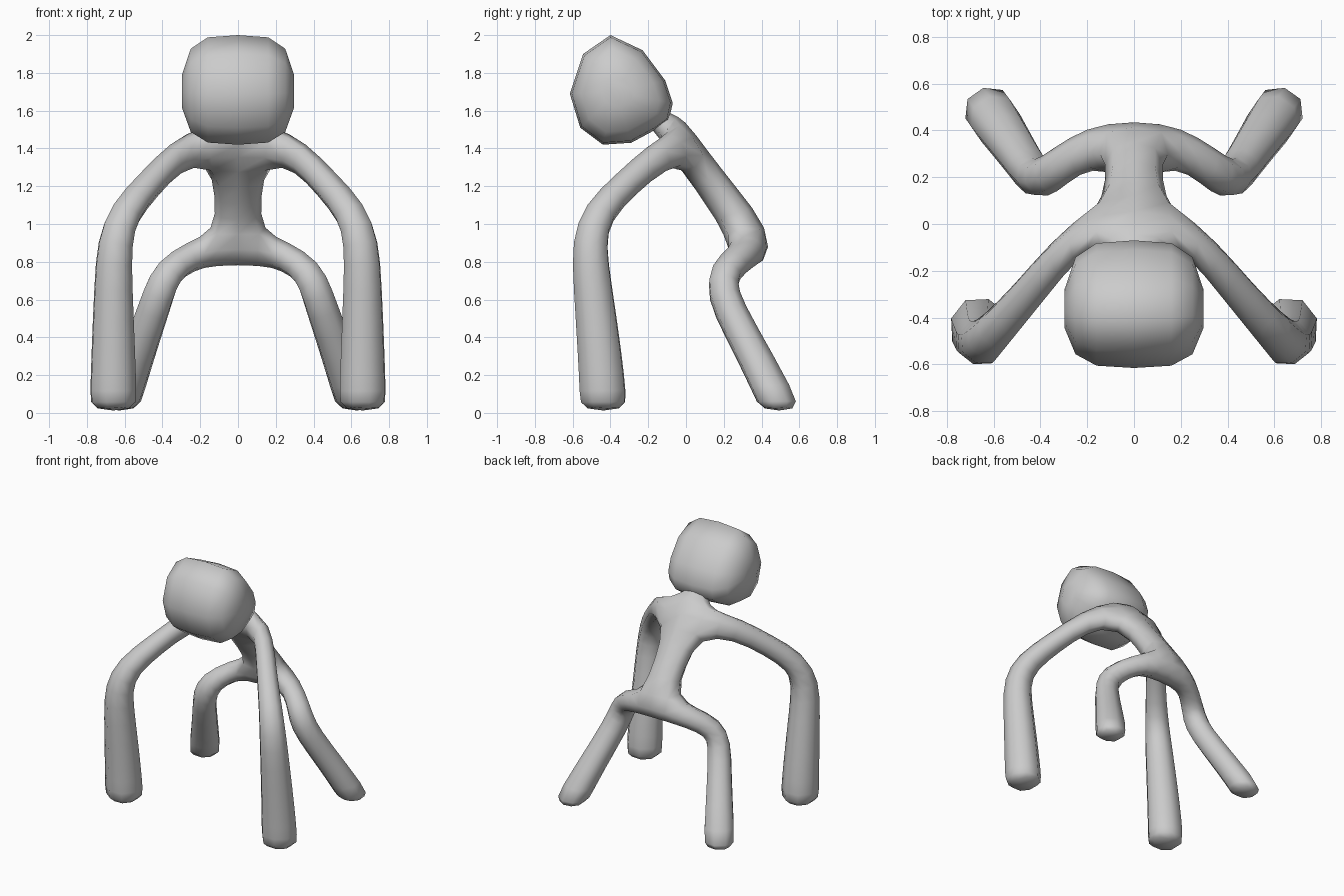
import bpy, bmesh
from mathutils import Vector

if "Cube" in bpy.data.objects:
    bpy.data.objects.remove(bpy.data.objects["Cube"])

grey = bpy.data.materials.new("light_grey")
grey.diffuse_color = (0.6, 0.6, 0.6, 1)
grey.use_nodes = True
grey.node_tree.nodes["Principled BSDF"].inputs["Base Color"].default_value = grey.diffuse_color


def finish(bm, name):
    bmesh.ops.recalc_face_normals(bm, faces=bm.faces[:])
    me = bpy.data.meshes.new(name)
    bm.to_mesh(me)
    bm.free()
    me.materials.append(grey)
    for p in me.polygons:
        p.use_smooth = True
    ob = bpy.data.objects.new(name, me)
    bpy.context.collection.objects.link(ob)
    return ob


def bridge(bm, a, b, skip=()):
    n = len(a)
    for i in range(n):
        if i not in skip:
            bm.faces.new((a[i], a[(i + 1) % n], b[(i + 1) % n], b[i]))


def limb(bm, start, up, path, side):
    """Extrude square rings along path from the open torso side face."""
    pts = [Vector(p[:3]) for p in path]
    prev, e1 = start, Vector(up)
    for i, p in enumerate(path):
        if i >= len(path) - 2:
            t = Vector((0, 0, -1))          # flat foot
        else:
            a = pts[i - 1] if i else Vector((0.15, pts[0].y, pts[0].z))
            t = (pts[i] - a).normalized() + (pts[i + 1] - pts[i]).normalized()
            t.normalize()
        e1 = (e1 - t * e1.dot(t)).normalized()
        e2 = t.cross(e1)
        ring = []
        for u, f in ((-1, 1), (-1, -1), (1, -1), (1, 1)):
            c = pts[i] + (e1 * u + e2 * f) * p[3]
            ring.append(bm.verts.new((c.x * side, c.y, c.z)))
        bridge(bm, prev, ring)
        prev = ring
    bm.faces.new(prev)


# Torso cage: half width, front (y, z), back (y, z), from hips to neck
spine = [
    (0.13, (0.25, 0.775), (0.44, 0.775)),
    (0.13, (0.20, 0.95), (0.45, 0.98)),
    (0.13, (0.10, 1.09), (0.27, 1.20)),
    (0.165, (-0.02, 1.28), (0.13, 1.38)),
    (0.20, (-0.13, 1.43), (-0.01, 1.57)),
    (0.10, (-0.17, 1.48), (-0.07, 1.58)),
    (0.08, (-0.24, 1.56), (-0.15, 1.64)),
]
bm = bmesh.new()
rings = []
for w, f, b in spine:
    rings.append([bm.verts.new(c) for c in
                  ((-w, *f), (w, *f), (w, *b), (-w, *b))])
for i in range(len(rings) - 1):
    bridge(bm, rings[i], rings[i + 1], skip=(1, 3) if i in (0, 3) else ())
bm.faces.new(rings[0])
bm.faces.new(rings[-1])

# Limb paths: x, y, z, radius
arm = [(0.33, -0.15, 1.36, 0.085), (0.47, -0.32, 1.21, 0.08),
       (0.605, -0.47, 1.06, 0.092), (0.655, -0.515, 0.90, 0.105),
       (0.66, -0.495, 0.68, 0.115), (0.66, -0.455, 0.30, 0.133),
       (0.66, -0.44, 0.10, 0.14), (0.66, -0.437, 0.005, 0.14)]
leg = [(0.25, 0.30, 0.83, 0.085), (0.375, 0.20, 0.75, 0.09),
       (0.42, 0.19, 0.63, 0.095), (0.48, 0.28, 0.45, 0.095),
       (0.61, 0.47, 0.10, 0.122), (0.63, 0.495, 0.005, 0.122)]
for side in (1, -1):
    f, b = (1, 2) if side > 0 else (0, 3)
    for k, up, path in ((3, (0, -0.6, 0.8), arm), (0, (0, 0, 1), leg)):
        lo, hi = rings[k], rings[k + 1]
        limb(bm, [lo[f], lo[b], hi[b], hi[f]], up, path, side)
body = finish(bm, "body")
sub = body.modifiers.new("rounding", 'SUBSURF')
sub.levels = sub.render_levels = 1

# Head: side profile (y, z) lofted across x
profile = [(-0.40, 2.0), (-0.23, 1.92), (-0.11, 1.76), (-0.07, 1.64),
           (-0.09, 1.55), (-0.16, 1.50), (-0.29, 1.43), (-0.44, 1.42),
           (-0.56, 1.51), (-0.615, 1.69), (-0.545, 1.90)]
cy, cz = -0.37, 1.70
bm = bmesh.new()
prev = None
for x, s in ((-0.297, 0.3), (-0.25, 0.76), (-0.16, 0.96), (0, 1),
             (0.16, 0.96), (0.25, 0.76), (0.297, 0.3)):
    ring = [bm.verts.new((x, cy + (y - cy) * s, cz + (z - cz) * s))
            for y, z in profile]
    if prev:
        bridge(bm, prev, ring)
    else:
        bm.faces.new(ring)
    prev = ring
bm.faces.new(prev)
finish(bm, "head")
